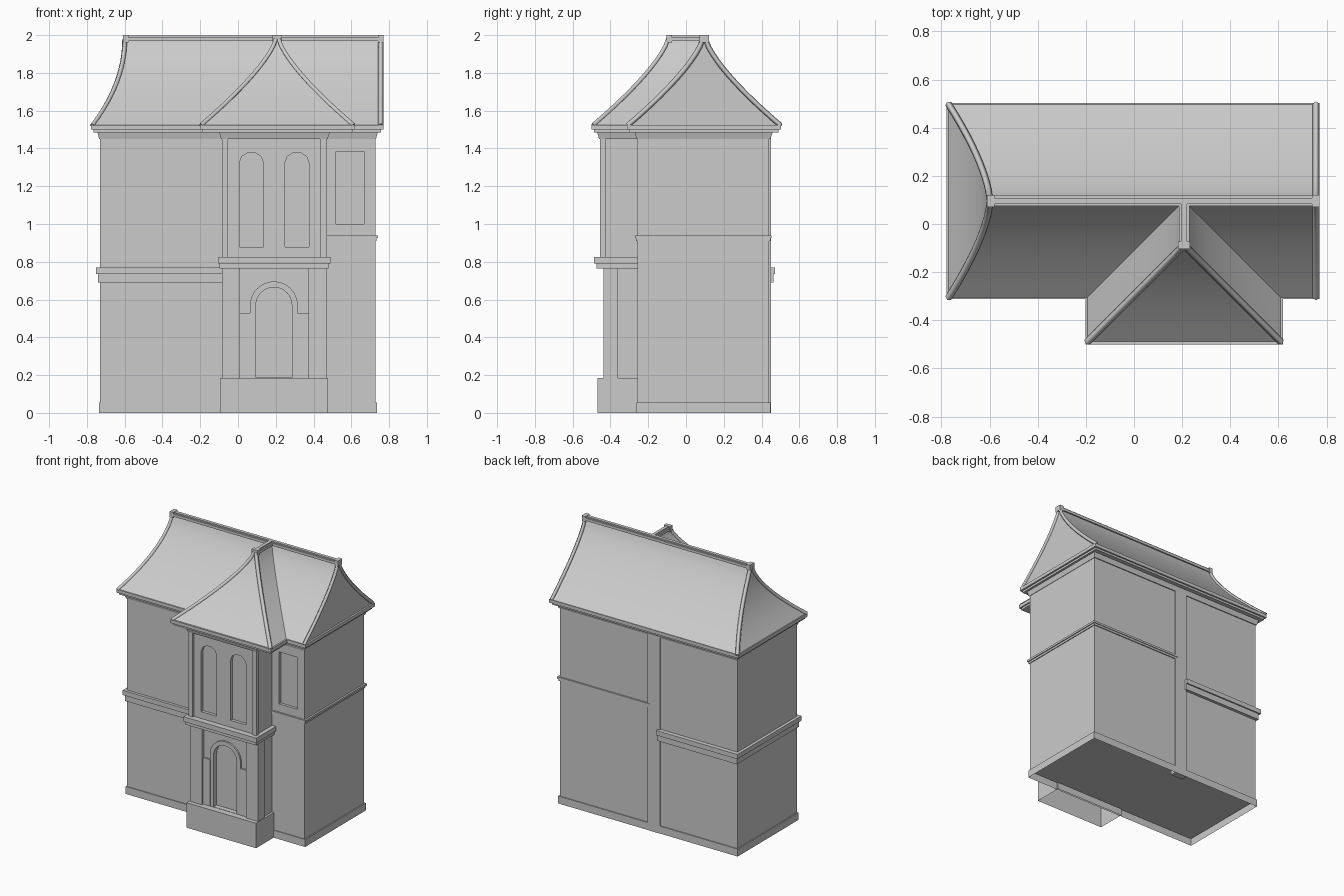
import bpy, bmesh, math

if "Cube" in bpy.data.objects:
    bpy.data.objects.remove(bpy.data.objects["Cube"])


def finish(name, bm):
    bmesh.ops.recalc_face_normals(bm, faces=bm.faces)
    me = bpy.data.meshes.new(name)
    bm.to_mesh(me)
    bm.free()
    ob = bpy.data.objects.new(name, me)
    bpy.context.collection.objects.link(ob)
    return ob


def loft(name, rings, cap_bottom=True, smooth=False):
    """Skin a stack of equal closed rings and cap the ends."""
    bm = bmesh.new()
    vs = [[bm.verts.new(p) for p in r] for r in rings]
    n = len(rings[0])
    for a, b in zip(vs, vs[1:]):
        for i in range(n):
            j = (i + 1) % n
            bm.faces.new((a[i], a[j], b[j], b[i]))
    if cap_bottom:
        bm.faces.new(vs[0])
    bm.faces.new(vs[-1])
    ob = finish(name, bm)
    if smooth:
        bpy.context.view_layer.objects.active = ob
        ob.select_set(True)
        bpy.ops.object.shade_smooth_by_angle(angle=math.radians(30))
        ob.select_set(False)
    return ob


def rect(x0, x1, y0, y1, z):
    return [(x0, y0, z), (x1, y0, z), (x1, y1, z), (x0, y1, z)]


def box(name, x0, x1, y0, y1, z0, z1, closed=True):
    return loft(name, [rect(x0, x1, y0, y1, z0), rect(x0, x1, y0, y1, z1)], closed)


def prism(name, pts, y0, y1):
    return loft(name, [[(x, y, z) for x, z in pts] for y in (y0, y1)])


def cut(ob, pts, y0, y1):
    """Recess an xz outline into a part."""
    c = prism("cutter", pts, y0, y1)
    c.hide_render = True
    m = ob.modifiers.new("recess", 'BOOLEAN')
    m.operation, m.object = 'DIFFERENCE', c
    bpy.context.view_layer.objects.active = ob
    bpy.ops.object.modifier_apply(modifier=m.name)
    bpy.data.objects.remove(c)


def arch(cx, r, z0, zs, rise, n):
    top = [(cx + r * math.cos(math.pi * i / n), zs + rise * math.sin(math.pi * i / n))
           for i in range(n + 1)]
    return [(cx - r, z0), (cx + r, z0)] + top


def rib(name, pts):
    """Four-sided strip along a roof edge."""
    cu = bpy.data.curves.new(name, 'CURVE')
    cu.dimensions = '3D'
    cu.bevel_depth, cu.bevel_resolution, cu.use_fill_caps = 0.014, 0, True
    s = cu.splines.new('POLY')
    s.points.add(len(pts) - 1)
    for p, co in zip(s.points, pts):
        p.co = (*co, 1)
    bpy.context.collection.objects.link(bpy.data.objects.new(name, cu))


# Main body, open-bottomed plinth, rear pilaster
body = box("main_walls", -.73, .727, -.257, .44, .05, 1.47)
cut(body, [(.518, 1.0), (.667, 1.0), (.667, 1.385), (.518, 1.385)], -.3, -.237)
box("main_plinth", -.737, .735, -.263, .447, 0, .055, False)
box("rear_pilaster", -.1, 0, .40, .449, 0, 1.46)

# String courses
box("left_band_lower", -.74, -.085, -.267, .462, .69, .735)
box("left_band_upper", -.752, -.085, -.278, .472, .735, .77)
box("right_band_lower", -.02, .733, -.264, .447, .91, .925)
box("right_band_upper", -.02, .74, -.27, .452, .925, .94)

# Entrance bay, ground floor
box("bay_plinth", -.095, .476, -.468, -.25, 0, .185, False)
porch = box("bay_lower_wall", -.075, .46, -.41, -.25, .18, .78)
surround = prism("door_surround", arch(.19, .126, .18, .57, .126, 16), -.422, -.40)
door = arch(.19, .095, .187, .57, .095, 16)
cut(porch, door, -.45, -.385)
cut(surround, door, -.45, -.385)
for side, x0, x1 in (("left", -.085, .01), ("right", .372, .47)):
    box(side + "_bay_pillar", x0, x1, -.438, -.36, .18, .78)
for side, x0, x1 in (("left", .005, .068), ("right", .312, .375)):
    box(side + "_door_jamb", x0, x1, -.424, -.40, .18, .53)

# Entrance bay, upper floor
box("bay_band_lower", -.097, .48, -.474, -.25, .765, .79)
box("bay_band_upper", -.107, .49, -.486, -.25, .79, .826)
upper = box("bay_upper_wall", -.075, .46, -.442, -.25, .82, 1.47)
for cx in (.071, .312):
    cut(upper, arch(cx, .063, .877, 1.325, .055, 5), -.5, -.42)
for side, x0, x1 in (("left", -.085, -.053), ("right", .435, .47)):
    box(side + "_bay_pilaster", x0, x1, -.456, -.424, .82, 1.47)

# Cornices and eaves
loft("main_cornice", [rect(-.735, .73, -.262, .447, 1.45), rect(-.745, .742, -.272, .46, 1.49)])
loft("bay_cornice", [rect(-.09, .475, -.46, -.2, 1.45), rect(-.1, .487, -.472, -.2, 1.49)])
loft("main_eave", [rect(-.765, .757, -.3, .49, 1.485), rect(-.765, .757, -.3, .49, 1.5),
                   rect(-.778, .77, -.312, .502, 1.5), rect(-.778, .77, -.312, .502, 1.525)])
loft("bay_eave", [rect(-.19, .61, -.488, -.2, 1.485), rect(-.19, .61, -.488, -.2, 1.5),
                  rect(-.202, .62, -.5, -.2, 1.5), rect(-.202, .62, -.5, -.2, 1.525)])

# Flared roofs: hip on the left, gable on the right, hipped bay in front
RY, BX, N = .096, .208, 12
levels = []
for i in range(N + 1):
    h = i / N
    d = .008 + .396 * (1 - h) ** 1.35
    levels.append((d, -.6 - .172 * (1 - h) ** 2, 1.522 + .456 * h))
loft("main_roof", [rect(x, .757, RY - d, RY + d, z) for d, x, z in levels], smooth=True)
loft("bay_roof", [rect(BX - d, BX + d, -.088 - d, RY, z) for d, x, z in levels], smooth=True)
for s, side in ((-1, "front"), (1, "rear")):
    rib(side + "_hip_rib", [(x, RY + s * d, z) for d, x, z in levels])
    rib(side + "_gable_rib", [(.756, RY + s * d, z) for d, x, z in levels])
for s, side in ((-1, "left"), (1, "right")):
    rib(side + "_bay_rib", [(BX + s * d, -.088 - d, z) for d, x, z in levels])

# Ridge caps and end blocks
box("main_ridge", -.6, .757, RY - .022, RY + .022, 1.968, 1.988)
box("main_ridge_crest", -.6, .757, RY - .012, RY + .012, 1.98, 1.997)
box("bay_ridge", BX - .022, BX + .022, -.088, RY, 1.968, 1.988)
box("bay_ridge_crest", BX - .012, BX + .012, -.088, RY, 1.98, 1.997)
for name, x, y in (("hip", -.595, RY), ("gable", .755, RY), ("bay", BX, -.088)):
    box(name + "_ridge_block", x - .015 - .01 * (name == "bay"), x + .015 + .01 * (name == "bay"),
        y - (.015 if name == "bay" else .025), y + (.015 if name == "bay" else .025), 1.96, 2.0)
